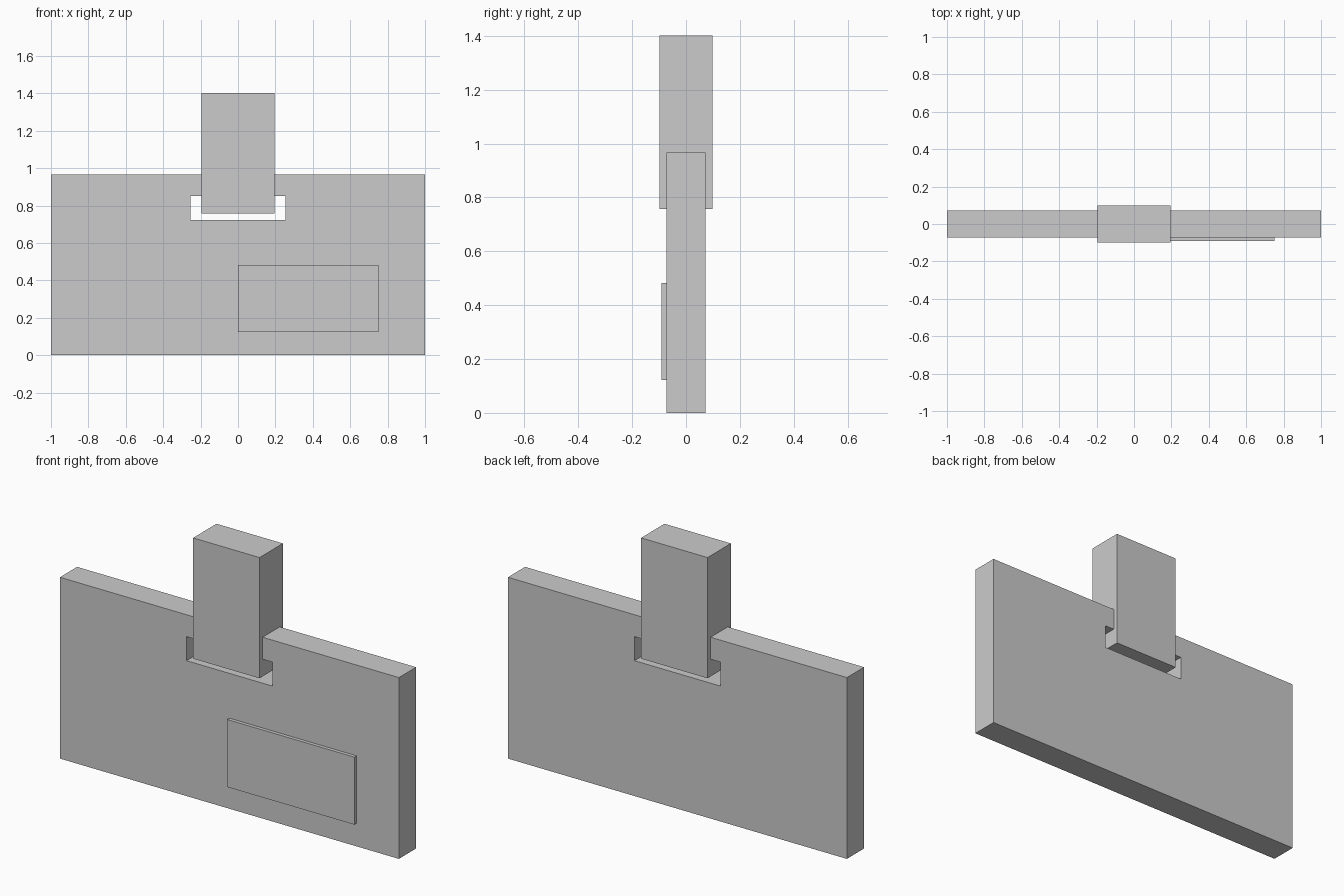
import bpy
import bmesh
from mathutils import Vector

if "Cube" in bpy.data.objects:
    bpy.data.objects.remove(bpy.data.objects["Cube"])


def extrude_profile(name, points, y0, y1):
    """Extrude an (x, z) outline from y0 to y1."""
    bm = bmesh.new()
    face = bm.faces.new([bm.verts.new((x, y0, z)) for x, z in points])
    ext = bmesh.ops.extrude_face_region(bm, geom=[face])
    verts = [g for g in ext["geom"] if isinstance(g, bmesh.types.BMVert)]
    bmesh.ops.translate(bm, verts=verts, vec=Vector((0, y1 - y0, 0)))
    bmesh.ops.recalc_face_normals(bm, faces=bm.faces)
    mesh = bpy.data.meshes.new(name)
    bm.to_mesh(mesh)
    bm.free()
    obj = bpy.data.objects.new(name, mesh)
    bpy.context.collection.objects.link(obj)
    return obj


def rect(x0, x1, z0, z1):
    return [(x0, z0), (x1, z0), (x1, z1), (x0, z1)]


# Main plate with an inverted-T slot in its top edge
half = [(1.0, 0.0), (1.0, 0.967), (0.196, 0.967),
        (0.196, 0.85), (0.253, 0.85), (0.253, 0.722)]
outline = half + [(-x, z) for x, z in reversed(half)]
extrude_profile("plate", outline, -0.0725, 0.0725)

# Upright block sitting in the slot
extrude_profile("upright_block", rect(-0.196, 0.196, 0.758, 1.402), -0.0985, 0.0985)

# Thin raised panel on the front
extrude_profile("front_panel", rect(0.0, 0.75, 0.123, 0.483), -0.091, -0.0725)
